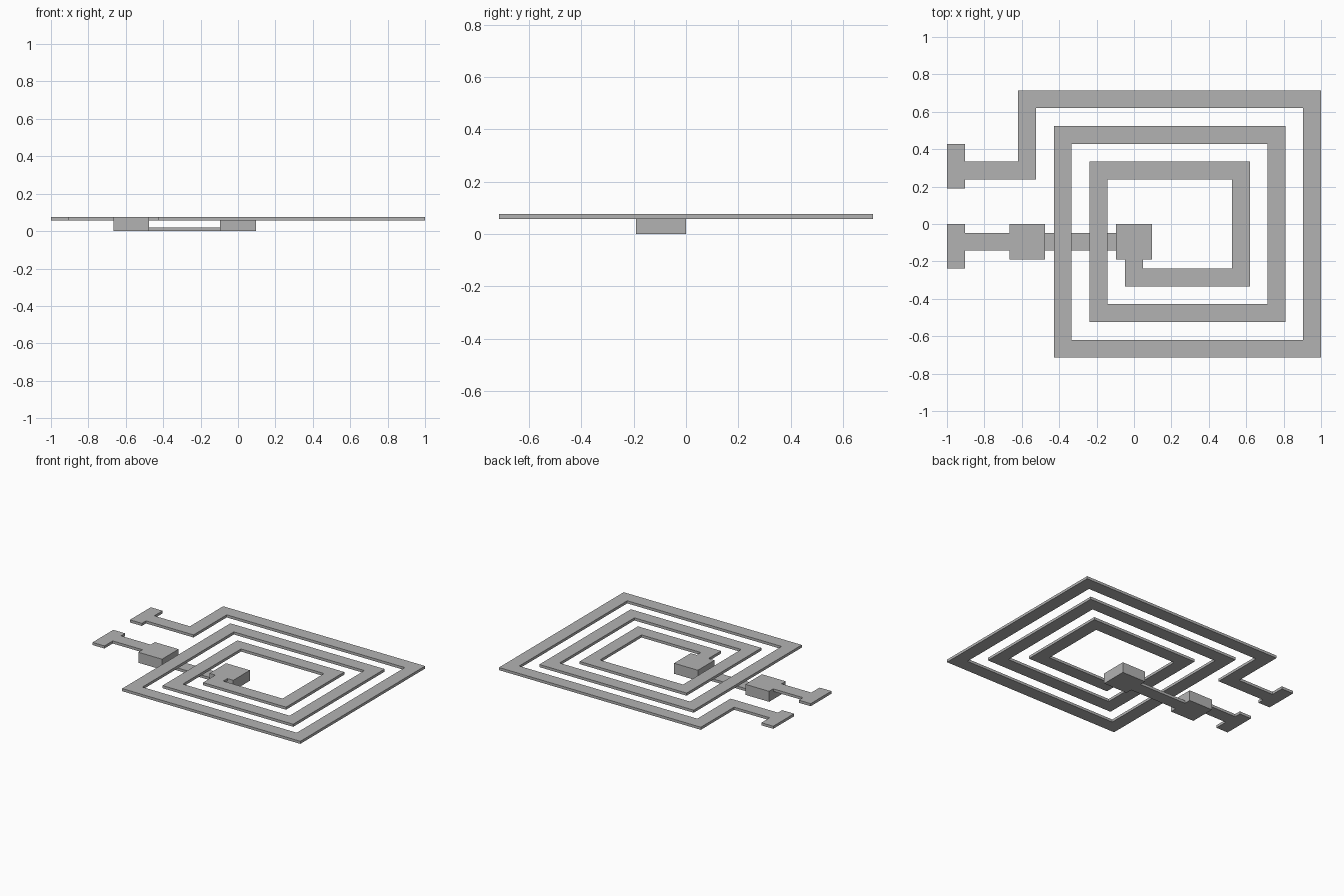
import bpy
import bmesh
from mathutils import Vector

if "Cube" in bpy.data.objects:
    bpy.data.objects.remove(bpy.data.objects["Cube"], do_unlink=True)

U = 2 / 21            # one track width
TRACK = (0.6, 0.8)    # height range of the upper layer, in track widths
UNDER = (0.0, 0.2)    # lower layer
FULL = (0.0, 0.8)     # blocks joining both layers

metal = bpy.data.materials.new("grey metal")
metal.use_nodes = True
grey = (0.45, 0.45, 0.45, 1)
metal.diffuse_color = grey
metal.node_tree.nodes["Principled BSDF"].inputs["Base Color"].default_value = grey


def finish(name, bm):
    """Turn a bmesh in track units into a finished object."""
    bmesh.ops.scale(bm, vec=(U, U, U), verts=bm.verts)
    bmesh.ops.recalc_face_normals(bm, faces=bm.faces)
    mesh = bpy.data.meshes.new(name)
    bm.to_mesh(mesh)
    bm.free()
    mesh.materials.append(metal)
    bpy.context.collection.objects.link(bpy.data.objects.new(name, mesh))


def box(name, x, y, z):
    bm = bmesh.new()
    bmesh.ops.create_cube(bm, size=1)
    for v in bm.verts:
        v.co = [r[0] if c < 0 else r[1] for c, r in zip(v.co, (x, y, z))]
    finish(name, bm)


def ribbon(name, path, z):
    """Flat track one unit wide with mitred right-angle corners."""
    pts = [Vector((x, y, z[0])) for x, y in path]
    dirs = [(b - a).normalized() for a, b in zip(pts, pts[1:])]
    sides = [Vector((-d.y, d.x, 0)) / 2 for d in dirs]
    bm = bmesh.new()
    rows = []
    for i, p in enumerate(pts):
        first, last = sides[max(i - 1, 0)], sides[min(i, len(sides) - 1)]
        off = first if i in (0, len(pts) - 1) else first + last
        rows.append((bm.verts.new(p + off), bm.verts.new(p - off)))
    for (a, b), (c, d) in zip(rows, rows[1:]):
        bm.faces.new((a, b, d, c))
    ext = bmesh.ops.extrude_face_region(bm, geom=bm.faces[:])
    top = [g for g in ext["geom"] if isinstance(g, bmesh.types.BMVert)]
    bmesh.ops.translate(bm, vec=(0, 0, z[1] - z[0]), verts=top)
    finish(name, bm)


# Spiral track, from the outer terminal inwards
path = [(-9.5, 3), (-6, 3), (-6, 7)]
for turn in range(3):
    s = 2 * turn
    path += [(10 - s, 7 - s), (10 - s, s - 7), (s - 4, s - 7)]
    if turn < 2:
        path.append((s - 4, 5 - s))
path.append((0, -2))
ribbon("spiral_track", path, TRACK)

# Terminal pads and the short lead
box("outer_terminal_pad", (-10.5, -9.5), (2, 4.5), TRACK)
box("inner_terminal_pad", (-10.5, -9.5), (-2.5, 0), TRACK)
box("inner_terminal_lead", (-9.5, -7), (-1.5, -0.5), TRACK)

# Joining blocks and the strip passing beneath the spiral
box("outer_joining_block", (-7, -5), (-2, 0), FULL)
box("centre_joining_block", (-1, 1), (-2, 0), FULL)
box("underpass_strip", (-5, -1), (-1.5, -0.5), UNDER)
